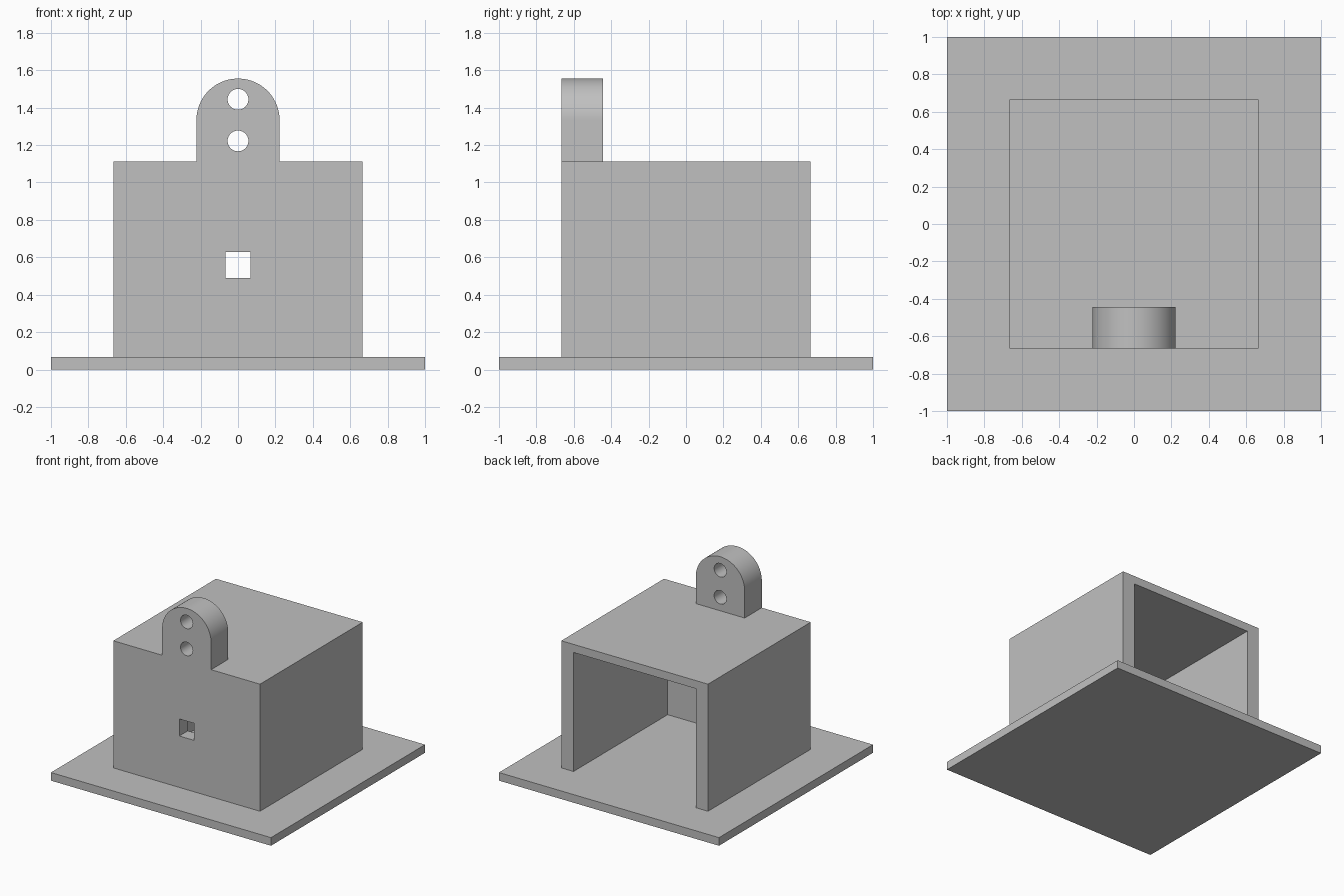
import bpy
import bmesh
from math import radians, pi, cos, sin
from mathutils import Vector

if "Cube" in bpy.data.objects:
    bpy.data.objects.remove(bpy.data.objects["Cube"], do_unlink=True)

MM = 2 / 90  # the base plate is 90 units wide

grey = bpy.data.materials.new("plain grey")
grey.use_nodes = True
colour = (0.53, 0.53, 0.53, 1)
grey.diffuse_color = colour
grey.node_tree.nodes["Principled BSDF"].inputs["Base Color"].default_value = colour


def prism(name, outline, y0, y1):
    """Extrude an (x, z) outline from y0 to y1."""
    bm = bmesh.new()
    face = bm.faces.new([bm.verts.new((x * MM, y0 * MM, z * MM)) for x, z in outline])
    made = bmesh.ops.extrude_face_region(bm, geom=[face])["geom"]
    verts = [v for v in made if isinstance(v, bmesh.types.BMVert)]
    bmesh.ops.translate(bm, verts=verts, vec=Vector((0, (y1 - y0) * MM, 0)))
    bmesh.ops.recalc_face_normals(bm, faces=bm.faces)
    mesh = bpy.data.meshes.new(name)
    bm.to_mesh(mesh)
    bm.free()
    mesh.materials.append(grey)
    obj = bpy.data.objects.new(name, mesh)
    bpy.context.collection.objects.link(obj)
    return obj


def rect(half, z0, z1):
    return [(-half, z0), (half, z0), (half, z1), (-half, z1)]


def arc(radius, z, sweep, steps):
    return [(radius * cos(sweep * i / steps), z + radius * sin(sweep * i / steps))
            for i in range(steps + 1)]


def combine(target, tool, operation):
    bpy.ops.object.select_all(action="DESELECT")
    bpy.context.view_layer.objects.active = target
    target.select_set(True)
    mod = target.modifiers.new(operation.lower(), "BOOLEAN")
    mod.operation = operation
    mod.solver = "EXACT"
    mod.object = tool
    bpy.ops.object.modifier_apply(modifier=mod.name)
    bpy.data.objects.remove(tool, do_unlink=True)


# Base plate
base = prism("base_plate", rect(45, 0, 3), -45, 45)

# Housing with a rounded lug flush with its front
housing = prism("housing", rect(30, 3, 50), -30, 30)
lug_outline = [(-10, 46), (10, 46)] + arc(10, 60, pi, 48)
combine(housing, prism("lug", lug_outline, -30, -20), "UNION")

# Cavity open at the back and down to the base plate
combine(housing, prism("cavity", rect(25, 0, 47), -25, 40), "DIFFERENCE")

# Square window in the front wall
combine(housing, prism("window", rect(3, 22, 28.3), -40, -20), "DIFFERENCE")

# Two round holes through the lug
for z in (55, 65):
    hole = prism("lug_hole", arc(2.5, z, 2 * pi, 40)[:-1], -40, -10)
    combine(housing, hole, "DIFFERENCE")

bpy.ops.object.select_all(action="DESELECT")
housing.select_set(True)
bpy.context.view_layer.objects.active = housing
bpy.ops.object.shade_smooth_by_angle(angle=radians(30))
